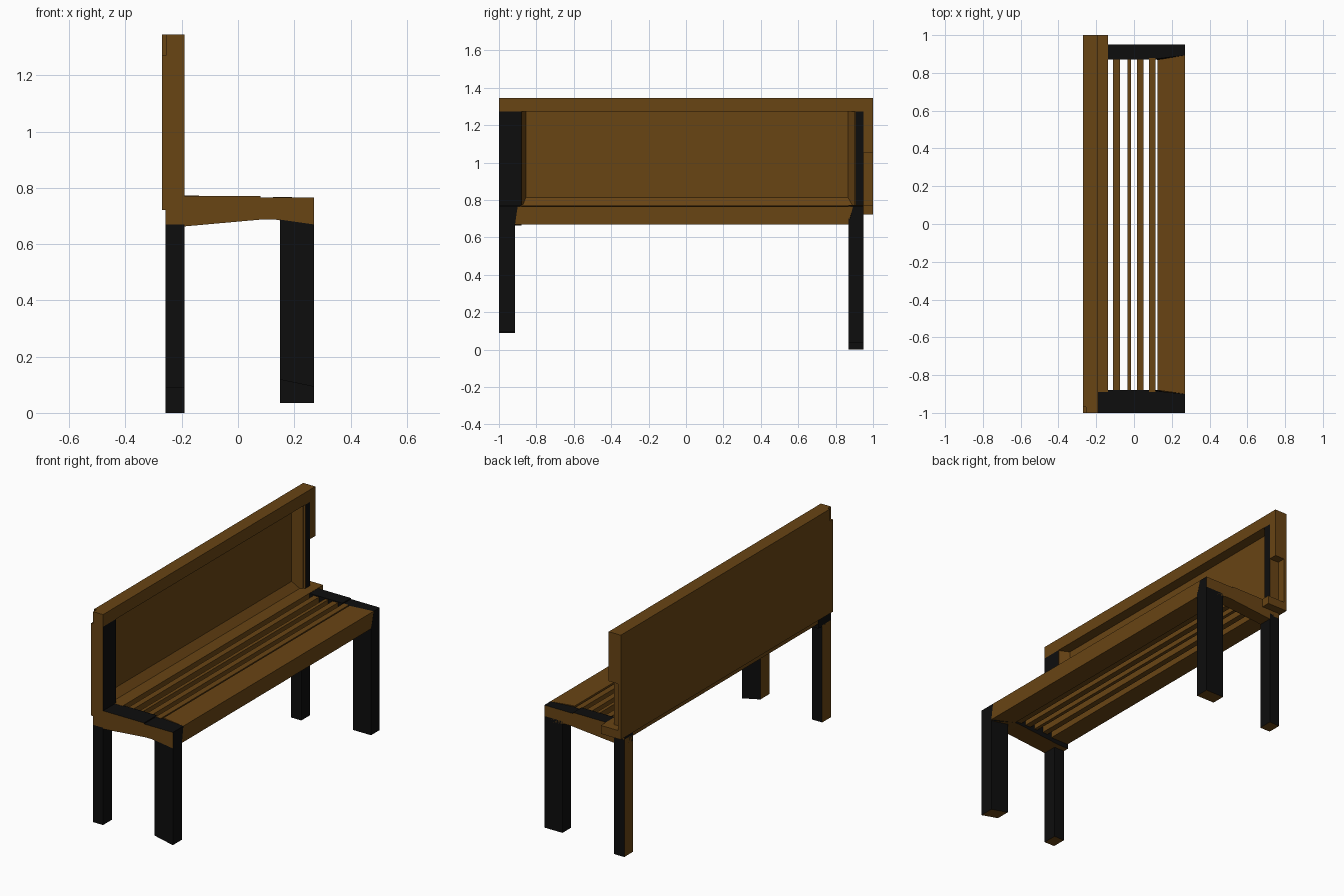
import bpy
from mathutils import Vector

if "Cube" in bpy.data.objects:
    bpy.data.objects.remove(bpy.data.objects["Cube"])


def material(name, rgb):
    m = bpy.data.materials.new(name)
    m.diffuse_color = (*rgb, 1)
    m.use_nodes = True
    m.node_tree.nodes["Principled BSDF"].inputs["Base Color"].default_value = m.diffuse_color
    return m


WOOD = material("wood", (0.14, 0.058, 0.007))
BLACK = material("black_metal", (0.004, 0.004, 0.004))


def prism(name, profile, y0, y1, mat=WOOD, wood_dirs=()):
    """Extrude an (x, z) profile along y; y0/y1 may be a number or one value per point."""
    n = len(profile)
    a = y0 if isinstance(y0, (list, tuple)) else [y0] * n
    b = y1 if isinstance(y1, (list, tuple)) else [y1] * n
    verts = [(x, a[i], z) for i, (x, z) in enumerate(profile)]
    verts += [(x, b[i], z) for i, (x, z) in enumerate(profile)]
    # profile runs counter-clockwise seen from -y
    faces = [list(range(n)), list(range(2 * n - 1, n - 1, -1))]
    faces += [[i, i + n, (i + 1) % n + n, (i + 1) % n] for i in range(n)]
    me = bpy.data.meshes.new(name)
    me.from_pydata(verts, [], faces)
    me.update()
    me.materials.append(mat)
    me.materials.append(WOOD)
    for p in me.polygons:
        if any(p.normal.dot(Vector(d)) > 0.9 for d in wood_dirs):
            p.material_index = 1
    ob = bpy.data.objects.new(name, me)
    bpy.context.collection.objects.link(ob)
    return ob


def box(name, x0, x1, y0, y1, z0, z1, mat=WOOD, wood_dirs=()):
    return prism(name, [(x0, z0), (x1, z0), (x1, z1), (x0, z1)], y0, y1, mat, wood_dirs)


BACK, LEFT, RIGHT, DOWN = (-1, 0, 0), (0, -1, 0), (0, 1, 0), (0, 0, -1)

# Legs, slightly uneven in length
box("back_leg_left", -0.258, -0.19, -1, -0.915, 0.09, 0.67, BLACK, [BACK, DOWN])
box("back_leg_right", -0.258, -0.19, 0.868, 0.95, 0, 0.70, BLACK, [BACK, DOWN])
prism("front_leg_left", [(0.15, 0.118), (0.27, 0.093), (0.27, 0.67), (0.15, 0.687)],
      -1, -0.915, BLACK, [BACK, DOWN])
box("front_leg_right", 0.15, 0.27, 0.868, 0.95, 0.035, 0.70, BLACK, [DOWN])

# Seat end rails with black tops and wooden outer faces
rail = [(-0.258, 0.663), (-0.19, 0.663), (0.09, 0.688), (0.13, 0.688), (0.27, 0.663),
        (0.27, 0.765), (0.08, 0.765), (0.08, 0.771), (-0.258, 0.771)]
prism("seat_rail_left", rail, -1, [-0.88] * 4 + [-0.915, -0.9] + [-0.88] * 3,
      BLACK, [LEFT, DOWN])
prism("seat_rail_right", rail, [0.87] * 4 + [0.868, 0.893] + [0.87] * 3, 0.95,
      BLACK, [RIGHT, DOWN])

# Front plank and narrow slats
prism("front_plank", [(0.125, 0.688), (0.27, 0.67), (0.27, 0.765), (0.125, 0.768)],
      [-0.88, -0.915, -0.9, -0.88], [0.87, 0.868, 0.893, 0.87])
for i, (x0, x1) in enumerate([(-0.11, -0.075), (-0.035, -0.015),
                              (0.015, 0.05), (0.08, 0.115)]):
    box(f"slat_{i + 1}", x0, x1, -0.89, 0.88, 0.70, 0.766)
box("back_slat", -0.255, -0.138, -0.89, 0.95, 0.69, 0.772)
box("back_slat_end", -0.255, -0.138, 0.95, 1, 0.722, 0.772)

# Backrest panel, top rail and hanging end piece
box("back_panel", -0.27, -0.252, -1, 1, 0.722, 1.272)
box("top_rail", -0.27, -0.19, -0.97, 1, 1.272, 1.345)
box("top_rail_end", -0.255, -0.19, -1, -0.97, 1.272, 1.345)
box("back_end_piece", -0.255, -0.19, 0.95, 1, 1.05, 1.272)

# Backrest posts
box("back_post_left", -0.254, -0.19, -1, -0.88, 0.771, 1.272, BLACK, [LEFT, RIGHT])
box("back_post_right", -0.254, -0.19, 0.905, 0.95, 0.771, 1.272, BLACK, [RIGHT, LEFT])

# Bevelled trim framing the recessed panel
prism("trim_bottom", [(-0.253, 0.771), (-0.215, 0.771), (-0.253, 0.815)], -0.88, 0.905)
tri = lambda z: z
box_l = [(-0.253, 0.771), (-0.2, 0.771), (-0.2, 1.272), (-0.253, 1.272)]
prism("trim_left", box_l, -0.882, [-0.855, -0.88, -0.88, -0.855])
prism("trim_right", box_l, [0.865, 0.9, 0.9, 0.865], 0.906)
